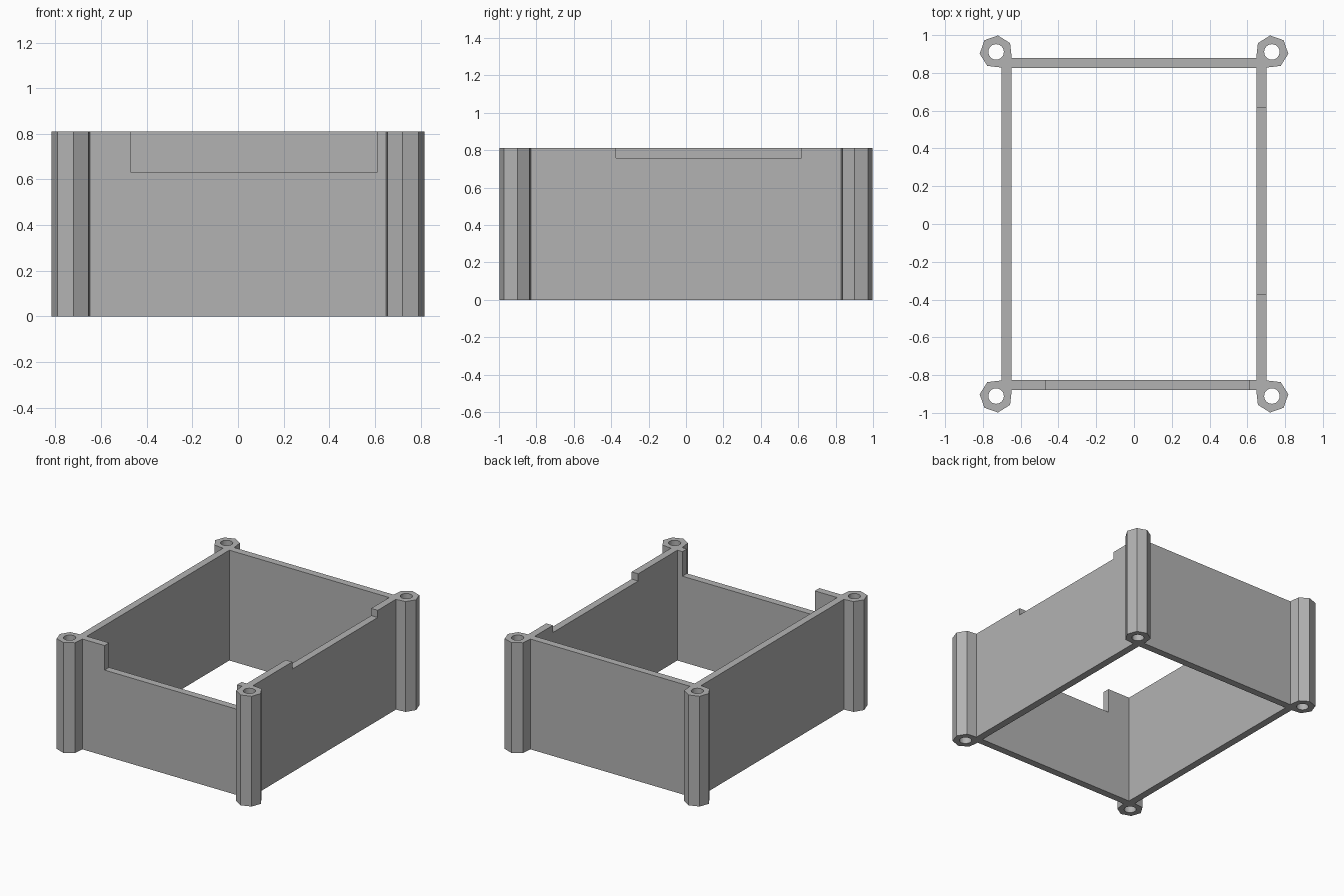
import bpy
import bmesh
from math import pi
from mathutils import Matrix

HEIGHT = 0.81
WALL = 0.053                  # wall thickness
WALL_X, WALL_Y = 0.676, 0.8535  # wall centre lines
POST_X, POST_Y = 0.73, 0.911    # post axes
POST_R, BORE_R = 0.0875, 0.041

if "Cube" in bpy.data.objects:
    bpy.data.objects.remove(bpy.data.objects["Cube"])

grey = bpy.data.materials.new("plain grey")
grey.use_nodes = True
colour = (0.45, 0.45, 0.45, 1)
grey.diffuse_color = colour
grey.node_tree.nodes["Principled BSDF"].inputs["Base Color"].default_value = colour


def make_object(name, bm):
    mesh = bpy.data.meshes.new(name)
    bm.to_mesh(mesh)
    bm.free()
    mesh.materials.append(grey)
    obj = bpy.data.objects.new(name, mesh)
    bpy.context.collection.objects.link(obj)
    return obj


def box(name, low, high):
    bm = bmesh.new()
    size = [b - a for a, b in zip(low, high)]
    centre = [(a + b) / 2 for a, b in zip(low, high)]
    bmesh.ops.create_cube(bm, size=1, matrix=Matrix.Translation(centre) @ Matrix.Diagonal((*size, 1)))
    return make_object(name, bm)


def prism(name, sides, radius, x, y, angle, low, high):
    # The first corner of the section points towards the angle
    bm = bmesh.new()
    place = Matrix.Translation((x, y, (low + high) / 2)) @ Matrix.Rotation(angle, 4, "Z")
    bmesh.ops.create_cone(bm, cap_ends=True, segments=sides, radius1=radius, radius2=radius,
                          depth=high - low, matrix=place @ Matrix.Rotation(-pi / 2, 4, "Z"))
    return make_object(name, bm)


def combine(target, tool, operation):
    mod = target.modifiers.new(operation.lower(), "BOOLEAN")
    mod.operation = operation
    mod.solver = "EXACT"
    mod.object = tool
    tool.hide_render = True
    bpy.context.view_layer.objects.active = target
    bpy.ops.object.modifier_apply(modifier=mod.name)
    bpy.data.objects.remove(tool)


# Four walls, open at top and bottom
half = WALL / 2
outer_x, outer_y = WALL_X + half, WALL_Y + half
inner_x, inner_y = WALL_X - half, WALL_Y - half
frame = box("open_box_frame", (-outer_x, -outer_y, 0), (outer_x, outer_y, HEIGHT))
combine(frame, box("inner_space", (-inner_x, -inner_y, -1), (inner_x, inner_y, 1)), "DIFFERENCE")

# Notches in the top edge of the front wall and the +x wall
combine(frame, box("front_notch", (-0.468, -0.95, 0.63), (0.608, -0.75, 1)), "DIFFERENCE")
combine(frame, box("side_notch", (0.6, -0.373, 0.757), (0.8, 0.618, 1)), "DIFFERENCE")

# Seven-sided corner posts, one corner pointing outward, bored through for screws
for sx, sy, angle in ((1, 1, 45), (-1, 1, 135), (-1, -1, 225), (1, -1, 315)):
    turn = angle * pi / 180
    x, y = sx * POST_X, sy * POST_Y
    combine(frame, prism("post", 7, POST_R, x, y, turn, 0, HEIGHT), "UNION")
    combine(frame, prism("bore", 24, BORE_R, x, y, turn, -0.1, 1), "DIFFERENCE")
